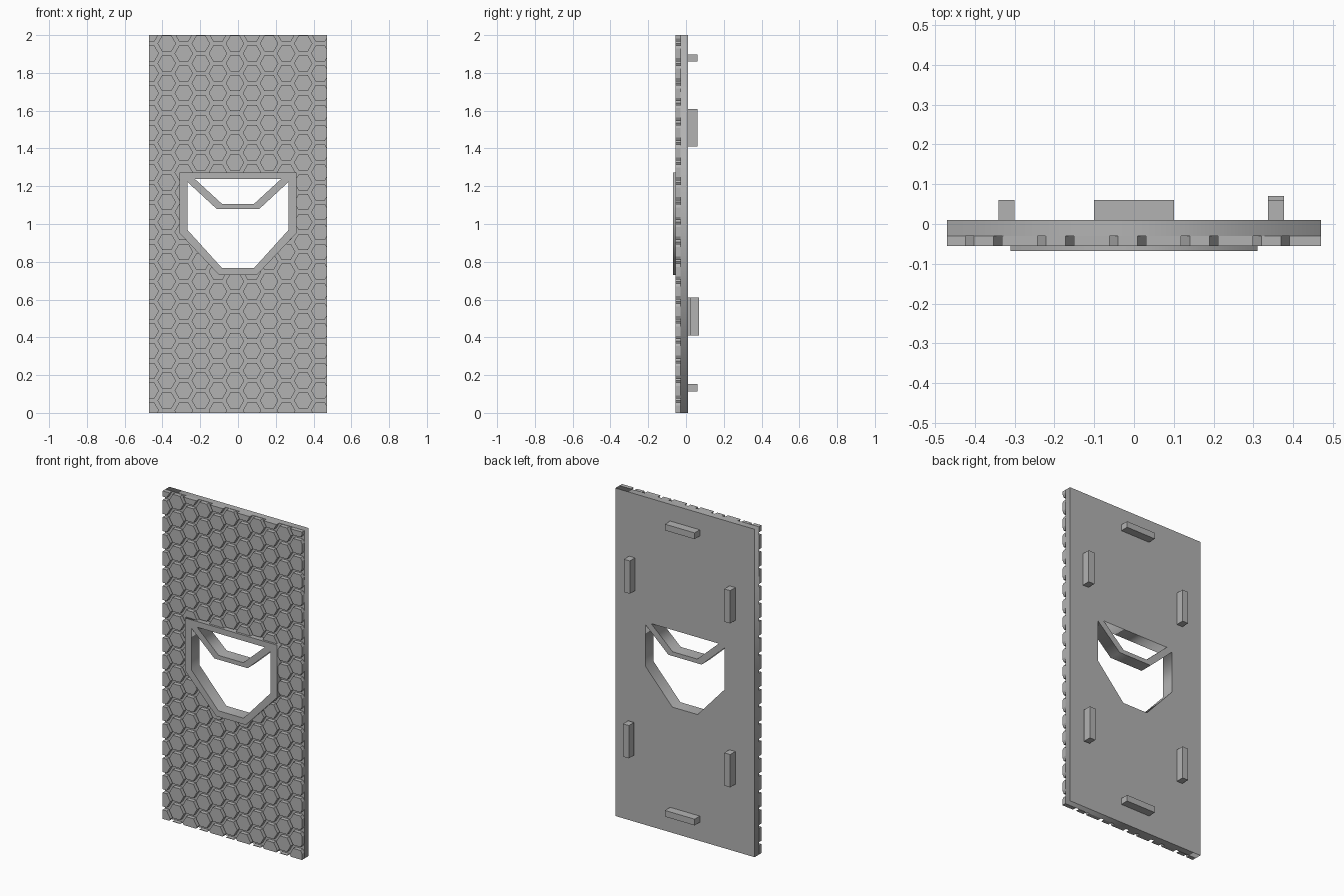
import bpy, bmesh, math
from mathutils import Vector

if "Cube" in bpy.data.objects:
    bpy.data.objects.remove(bpy.data.objects["Cube"], do_unlink=True)

HALF_W, HEIGHT = 0.47, 2.0
BACK, FLOOR, FRONT, FRAME_FRONT = 0.01, -0.03, -0.055, -0.068
COLUMN, PITCH, RADIUS = 0.0903, 0.105, 0.049

grey = bpy.data.materials.new("plain grey")
grey.use_nodes = True
grey.diffuse_color = (0.45, 0.45, 0.45, 1)
grey.node_tree.nodes["Principled BSDF"].inputs["Base Color"].default_value = (0.45, 0.45, 0.45, 1)


def link(name, data):
    ob = bpy.data.objects.new(name, data)
    data.materials.append(grey)
    bpy.context.collection.objects.link(ob)
    return ob


def mirrored(half):
    """Closed outline from its +x half, listed top to bottom."""
    return half + [(-x, z) for x, z in reversed(half)]


def slab(name, outlines, y0, y1):
    """Extrude x-z outlines (later ones are holes) from y0 to y1."""
    curve = bpy.data.curves.new(name, 'CURVE')
    curve.dimensions = '2D'
    curve.fill_mode = 'BOTH'
    curve.extrude = (y1 - y0) / 2
    for pts in outlines:
        spline = curve.splines.new('POLY')
        spline.points.add(len(pts) - 1)
        for p, (x, z) in zip(spline.points, pts):
            p.co = (x, z, 0, 1)
        spline.use_cyclic_u = True
    ob = link(name, curve)
    ob.rotation_euler.x = math.pi / 2
    ob.location.y = (y0 + y1) / 2
    bpy.ops.object.select_all(action='DESELECT')
    ob.select_set(True)
    bpy.context.view_layer.objects.active = ob
    bpy.ops.object.convert(target='MESH')
    return ob


# Outlines of the panel, the frame and its two openings
panel = mirrored([(HALF_W, HEIGHT), (HALF_W, 0)])
outer = mirrored([(0.31, 1.273), (0.31, 0.952), (0.1, 0.73)])
upper_hole = mirrored([(0.228, 1.238), (0.083, 1.105)])
lower_hole = mirrored([(0.112, 1.079), (0.267, 1.222), (0.267, 0.968), (0.085, 0.767)])

slab("back_plate", [panel, upper_hole, lower_hole], FLOOR, BACK)
slab("opening_frame", [outer, upper_hole, lower_hole], FRAME_FRONT, FLOOR)


def edge_planes(outline):
    """Point and outward normal for each edge of a clockwise convex outline."""
    for (ax, az), (bx, bz) in zip(outline, outline[1:] + outline[:1]):
        yield Vector((ax, FRONT, az)), Vector((az - bz, 0, bx - ax)).normalized()


# Raised hexagon tiles, trimmed to the panel and around the frame
bm = bmesh.new()
for col in range(-6, 7):
    for row in range(-1, 21):
        cx = -0.016 + col * COLUMN
        cz = 2.008 + PITCH / 2 - (row + (col % 2) / 2) * PITCH
        ring = [bm.verts.new((cx + RADIUS * math.cos(a), FRONT, cz + RADIUS * math.sin(a)))
                for a in (math.radians(60 * i) for i in range(6))]
        bm.faces.new(ring)


def bisect(point, normal, trim):
    bmesh.ops.bisect_plane(bm, geom=bm.verts[:] + bm.edges[:] + bm.faces[:], dist=1e-6,
                           plane_co=point, plane_no=normal, clear_outer=trim)


panel_planes = list(edge_planes(panel))
outer_planes = list(edge_planes(outer))
# Orient the normals away from each outline's middle
middle = Vector((0, FRONT, 1))
for planes, trim in ((panel_planes, True), (outer_planes, False)):
    for i, (p, n) in enumerate(planes):
        if (middle - p).dot(n) > 0:
            n = -n
        planes[i] = (p, n)
        bisect(p, n, trim)
covered = [f for f in bm.faces
           if all((f.calc_center_median() - p).dot(n) < 0 for p, n in outer_planes)]
bmesh.ops.delete(bm, geom=covered, context='FACES')
bmesh.ops.dissolve_limit(bm, angle_limit=0.01, verts=bm.verts[:], edges=bm.edges[:])
grown = bmesh.ops.extrude_face_region(bm, geom=bm.faces[:])
bmesh.ops.translate(bm, vec=(0, FLOOR - FRONT, 0),
                    verts=[g for g in grown["geom"] if isinstance(g, bmesh.types.BMVert)])
bmesh.ops.recalc_face_normals(bm, faces=bm.faces[:])
tiles = bpy.data.meshes.new("hexagon_tiles")
bm.to_mesh(tiles)
bm.free()
link("hexagon_tiles", tiles)


# Mounting tabs on the back
def tab(name, x, z, width, height, y0=BACK):
    b = bmesh.new()
    bmesh.ops.create_cube(b, size=1)
    bmesh.ops.scale(b, vec=(width, 0.05, height), verts=b.verts)
    bmesh.ops.translate(b, vec=(x, y0 + 0.025, z), verts=b.verts)
    mesh = bpy.data.meshes.new(name)
    b.to_mesh(mesh)
    b.free()
    link(name, mesh)


tab("top_tab", 0, 1.879, 0.2, 0.038)
tab("bottom_tab", 0, 0.133, 0.2, 0.038)
tab("upper_left_tab", 0.357, 1.51, 0.04, 0.2)
tab("upper_right_tab", -0.32, 1.51, 0.04, 0.2)
tab("lower_left_tab", 0.357, 0.51, 0.04, 0.2, 0.02)
tab("lower_right_tab", -0.32, 0.51, 0.04, 0.2)
